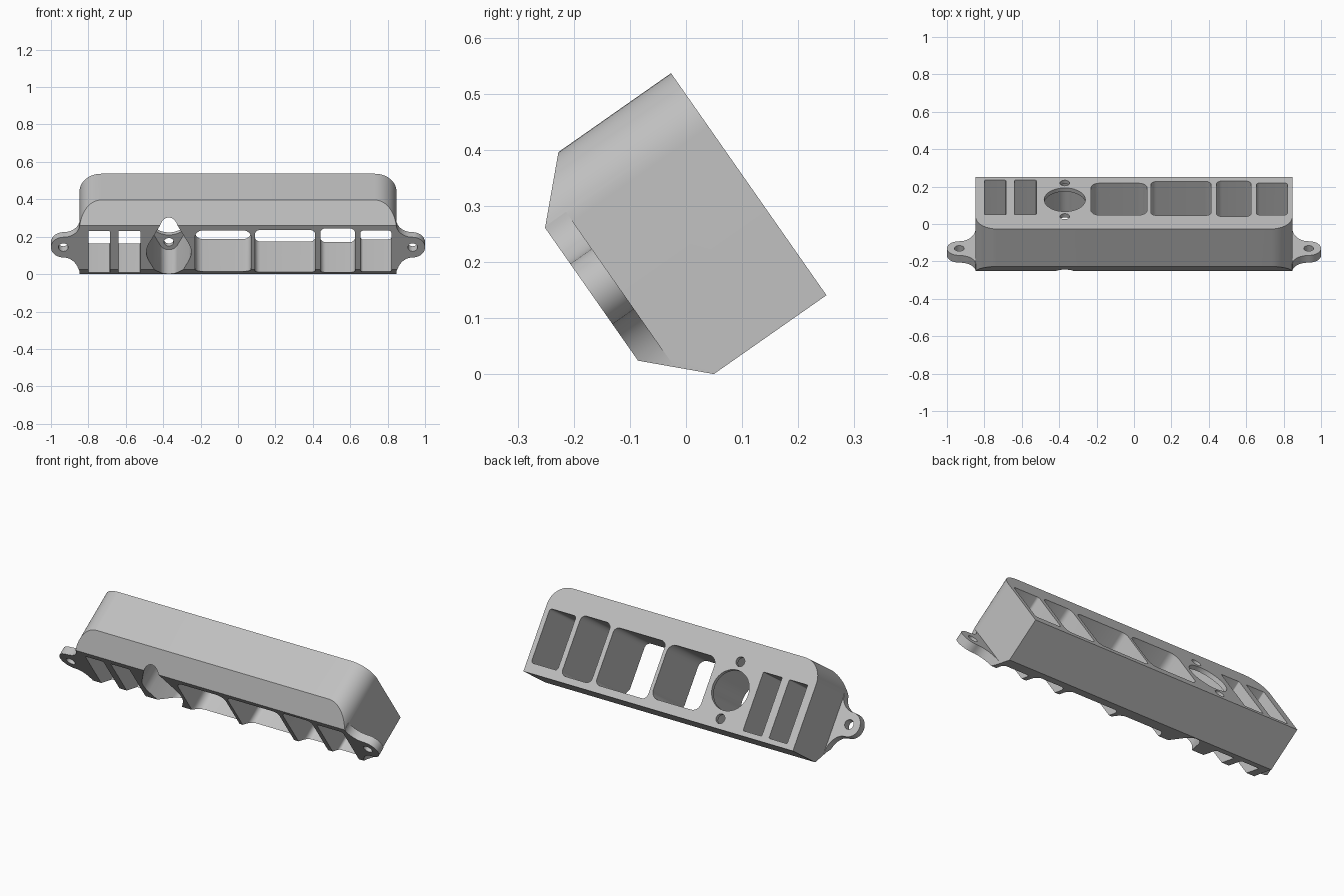
import bpy, bmesh
from math import sin, cos, pi, radians
from mathutils import Vector
from mathutils.geometry import convex_hull_2d

if "Cube" in bpy.data.objects:
    bpy.data.objects.remove(bpy.data.objects["Cube"])

# Tilted frame: u runs up the sloping panel, n points out of it
TILT = radians(35)
FRONT, PANEL = -0.056, 0.286
U_LOW, U_HIGH = -0.028, 0.455
CHAMFER = 0.097
HALF = 0.847


def place(x, u, n):
    return Vector((x, n * cos(TILT) - u * sin(TILT), n * sin(TILT) + u * cos(TILT)))


def solid(name, ring_a, ring_b):
    """Closed prism between two matching rings of (x, u, n) points."""
    bm = bmesh.new()
    a = [bm.verts.new(place(*p)) for p in ring_a]
    b = [bm.verts.new(place(*p)) for p in ring_b]
    bm.faces.new(a)
    bm.faces.new(b)
    for i in range(len(a)):
        j = (i + 1) % len(a)
        bm.faces.new((a[i], a[j], b[j], b[i]))
    bmesh.ops.recalc_face_normals(bm, faces=bm.faces)
    mesh = bpy.data.meshes.new(name)
    bm.to_mesh(mesh)
    bm.free()
    obj = bpy.data.objects.new(name, mesh)
    bpy.context.collection.objects.link(obj)
    return obj


def prism(name, outline, n0, n1):
    return solid(name, [(x, u, n0) for x, u in outline], [(x, u, n1) for x, u in outline])


def arc(cx, cu, rx, ru, start, end, steps=12):
    angles = [radians(start + (end - start) * i / steps) for i in range(steps + 1)]
    return [(cx + rx * cos(t), cu + ru * sin(t)) for t in angles]


def circle(cx, cu, r, steps=40):
    return arc(cx, cu, r, r, 0, 360, steps)[:-1]


def rounded(x0, x1, u0, u1, r):
    return (arc(x1 - r, u1 - r, r, r, 0, 90, 6) + arc(x0 + r, u1 - r, r, r, 90, 180, 6)
            + arc(x0 + r, u0 + r, r, r, 180, 270, 6) + arc(x1 - r, u0 + r, r, r, 270, 360, 6))


def combine(target, tool, operation):
    mod = target.modifiers.new(operation.lower(), "BOOLEAN")
    mod.operation = operation
    mod.solver = "EXACT"
    mod.object = tool
    bpy.context.view_layer.objects.active = target
    bpy.ops.object.modifier_apply(modifier=mod.name)
    bpy.data.objects.remove(tool)


# Main housing, rounded along its two upper edges
R = 0.115
housing = prism("housing", [(-HALF, U_LOW), (HALF, U_LOW)]
                + arc(HALF - R, U_HIGH - R, R, R, 0, 90)
                + arc(R - HALF, U_HIGH - R, R, R, 90, 180), -0.1, PANEL)

# Mounting ears flaring out of both ends
EAR_X, EAR_U, EAR_R = 0.934, 0.214, 0.066
ear = ([(0.8, 0.03)] + arc(EAR_X, 0.03, EAR_X - HALF, EAR_U - EAR_R - 0.03, 180, 90)
       + arc(EAR_X, EAR_U, EAR_R, EAR_R, -90, 90, 24)[1:-1]
       + arc(EAR_X, 0.36, EAR_X - HALF, 0.36 - EAR_U - EAR_R, 270, 180) + [(0.8, 0.36)])
for side in (-1, 1):
    combine(housing, prism("ear", [(side * x, u) for x, u in ear], -0.1, -0.009), "UNION")

# Trim to the chamfered cross-section
section = [(U_LOW - 0.1, PANEL + 0.1), (U_LOW - 0.1, 0.041 + 0.1),
           (U_LOW + CHAMFER, FRONT), (U_HIGH - CHAMFER, FRONT),
           (U_HIGH + 0.1, 0.041 + 0.1), (U_HIGH + 0.1, PANEL + 0.1)]
combine(housing, solid("trim", [(-1.2, u, n) for u, n in section],
                       [(1.2, u, n) for u, n in section]), "INTERSECT")

# Rectangular openings: left, right, bottom, top, corner radius
openings = [(-0.8, -0.685, 0, 0.321, 0.006), (-0.64, -0.522, 0, 0.321, 0.006),
            (-0.23, 0.07, 0.028, 0.325, 0.045), (0.09, 0.413, 0.012, 0.328, 0.03),
            (0.44, 0.626, 0.008, 0.338, 0.03), (0.655, 0.82, 0.026, 0.323, 0.015)]
for o in openings:
    combine(housing, prism("opening", rounded(*o), -0.2, 0.4), "DIFFERENCE")

# Round connector: diamond recess from the front, thin plate with three holes
CX, CU, GAP = -0.37, 0.182, 0.156
points = circle(CX, CU, 0.12) + circle(CX, CU + GAP, 0.05) + circle(CX, CU - GAP, 0.05)
recess = [points[i] for i in convex_hull_2d([Vector(p) for p in points])]
combine(housing, prism("recess", recess, -0.2, 0.262), "DIFFERENCE")
for u, r in ((CU, 0.11), (CU + GAP, 0.026), (CU - GAP, 0.026)):
    combine(housing, prism("connector_hole", circle(CX, u, r), 0.2, 0.4), "DIFFERENCE")

# Screw holes in the ears
for side in (-1, 1):
    combine(housing, prism("screw_hole", circle(side * EAR_X, EAR_U, 0.026, 24), -0.2, 0.1),
            "DIFFERENCE")

# Grey finish and shading
grey = bpy.data.materials.new("light_grey")
grey.use_nodes = True
color = (0.53, 0.53, 0.53, 1)
grey.diffuse_color = color
grey.node_tree.nodes["Principled BSDF"].inputs["Base Color"].default_value = color
housing.data.materials.clear()
housing.data.materials.append(grey)
for poly in housing.data.polygons:
    poly.material_index = 0
bpy.ops.object.select_all(action="DESELECT")
housing.select_set(True)
bpy.context.view_layer.objects.active = housing
bpy.ops.object.shade_smooth_by_angle(angle=radians(30))
